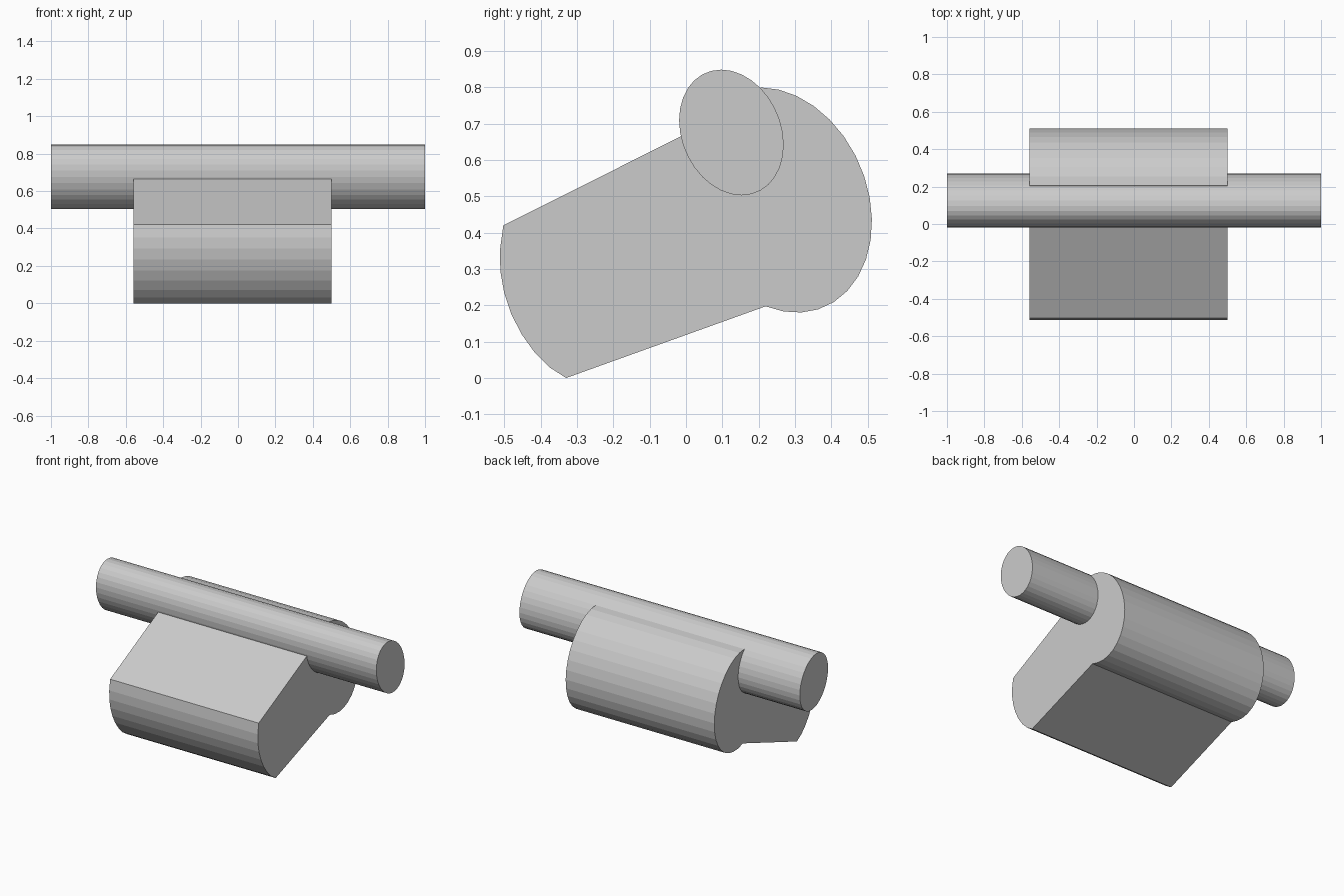
import bpy, bmesh, math

if "Cube" in bpy.data.objects:
    bpy.data.objects.remove(bpy.data.objects["Cube"])

RHO = -0.195  # lean of the oval sections


def oval(cy, cz, ry, rz, start, end, steps):
    """Points of a leaning oval arc in the side plane, angles in degrees."""
    pts = []
    for i in range(steps + 1):
        t = math.radians(start + (end - start) * i / steps)
        pts.append((cy + ry * math.cos(t),
                    cz + rz * (RHO * math.cos(t) + math.sqrt(1 - RHO ** 2) * math.sin(t))))
    return pts


def extrude_x(name, profile, x0, x1):
    """Extrude a side profile from x0 to x1."""
    bm = bmesh.new()
    face = bm.faces.new([bm.verts.new((x0, y, z)) for y, z in profile])
    ext = bmesh.ops.extrude_face_region(bm, geom=[face])
    moved = [g for g in ext["geom"] if isinstance(g, bmesh.types.BMVert)]
    bmesh.ops.translate(bm, verts=moved, vec=(x1 - x0, 0, 0))
    bmesh.ops.recalc_face_normals(bm, faces=bm.faces)
    mesh = bpy.data.meshes.new(name)
    bm.to_mesh(mesh)
    bm.free()
    obj = bpy.data.objects.new(name, mesh)
    bpy.context.collection.objects.link(obj)
    return obj


# Long cross rod
extrude_x("rod", oval(0.125, 0.676, 0.144, 0.173, 0, 360, 32)[:-1], -1, 1)

# Body: rounded back, slanted flat top and bottom, curved front
back = oval(0.255, 0.49, 0.257, 0.31, -98, 101, 18)
front = oval(-0.256, 0.27, 0.257, 0.31, 165, 253, 8)
front[0] = (-0.503, 0.42)
front[-1] = (-0.33, 0.0)
seat_under_rod = [(0.1, 0.722), (-0.015, 0.665)]
extrude_x("body", back + seat_under_rod + front, -0.56, 0.5)
